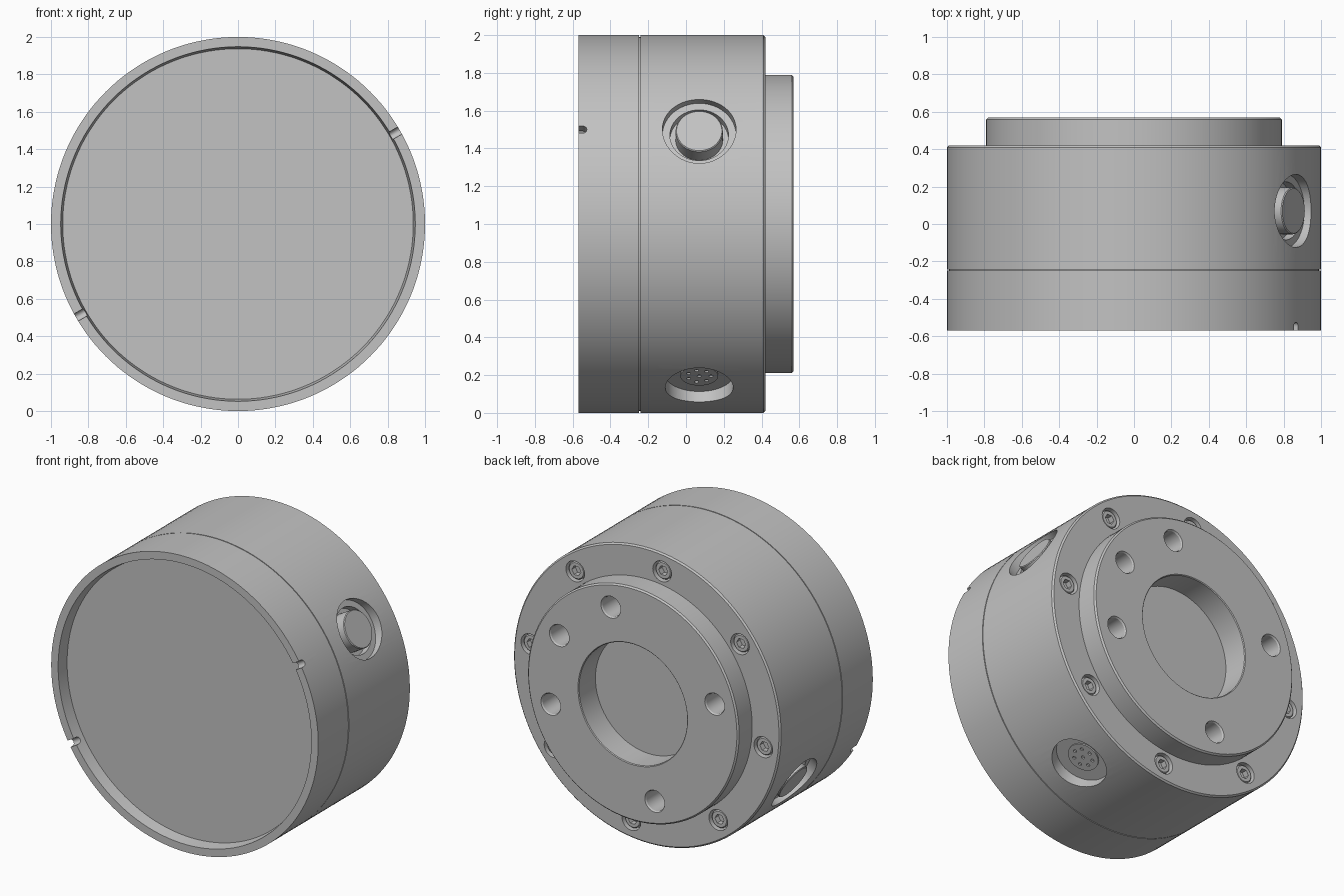
import bpy, bmesh
from math import cos, sin, pi, radians
from mathutils import Matrix, Vector

default = bpy.data.objects.get("Cube")
if default:
    bpy.data.objects.remove(default, do_unlink=True)

grey = bpy.data.materials.new("satin_grey_metal")
grey.use_nodes = True
color = (0.54, 0.54, 0.54, 1)
grey.diffuse_color = color
grey.node_tree.nodes["Principled BSDF"].inputs["Base Color"].default_value = color

CENTRE = Vector((0, 0, 1))
BACK = Vector((0, 1, 0))


def frame(origin, direction):
    """Matrix whose local z points along direction."""
    return Matrix.Translation(origin) @ direction.to_track_quat('Z', 'Y').to_matrix().to_4x4()


def radial(angle):
    return Vector((cos(radians(angle)), 0, sin(radians(angle))))


def finish(name, bm, matrix):
    bmesh.ops.recalc_face_normals(bm, faces=bm.faces)
    mesh = bpy.data.meshes.new(name)
    bm.to_mesh(mesh)
    bm.free()
    mesh.transform(matrix)
    mesh.materials.append(grey)
    obj = bpy.data.objects.new(name, mesh)
    bpy.context.collection.objects.link(obj)
    return obj


def lathe(name, profile, matrix, sides=48):
    """Revolve (radius, height) points around local z and cap both ends."""
    bm = bmesh.new()
    rings = [[bm.verts.new((r * cos(2 * pi * i / sides), r * sin(2 * pi * i / sides), h))
              for i in range(sides)] for r, h in profile]
    for a, b in zip(rings, rings[1:]):
        for i in range(sides):
            j = (i + 1) % sides
            bm.faces.new((a[i], a[j], b[j], b[i]))
    bm.faces.new(rings[0])
    bm.faces.new(rings[-1])
    return finish(name, bm, matrix)


def cut(target, cutter):
    mod = target.modifiers.new("cut", 'BOOLEAN')
    mod.operation = 'DIFFERENCE'
    mod.solver = 'EXACT'
    mod.object = cutter
    bpy.context.view_layer.objects.active = target
    bpy.ops.object.modifier_apply(modifier=mod.name)
    bpy.data.objects.remove(cutter, do_unlink=True)


def smooth(obj):
    bpy.ops.object.select_all(action='DESELECT')
    obj.select_set(True)
    bpy.context.view_layer.objects.active = obj
    bpy.ops.object.shade_smooth_by_angle(angle=radians(30))


# Housing: recessed front, rim, seam groove, rear flange and centre bore
axis = frame(CENTRE, BACK)
housing = lathe("housing", [
    (0.937, -0.49), (0.948, -0.57), (1, -0.57), (1, -0.248), (0.99, -0.248),
    (0.99, -0.242), (1, -0.242), (1, 0.41), (0.99, 0.42), (0.79, 0.42),
    (0.79, 0.56), (0.78, 0.57), (0.41, 0.57), (0.405, 0.565), (0.405, 0.39)], axis, 144)

# Stepped side ports, each with a round plug
for side, angle in (("left", 30), ("right", 210)):
    port = frame(CENTRE + BACK * 0.07, radial(angle))
    cut(housing, lathe("port_cutter", [(0.155, 0.89), (0.155, 0.94), (0.195, 0.94), (0.195, 1.1)], port))
    smooth(lathe(side + "_port_plug", [(0.125, 0.88), (0.125, 0.98), (0.12, 0.985)], port))

# Connector socket low on the left side
socket = frame(CENTRE + BACK * 0.07, radial(-60))
cut(housing, lathe("socket_cutter", [(0.18, 0.92), (0.18, 1.1)], socket))
insert = lathe("connector_insert", [(0.1, 0.9), (0.1, 0.93)], socket)
pins = [(0, 0)] + [(0.062 * cos(2 * pi * i / 7), 0.062 * sin(2 * pi * i / 7)) for i in range(7)]
for px, py in pins:
    spot = socket @ Matrix.Translation((px, py, 0))
    cut(insert, lathe("pin_cutter", [(0.011, 0.915), (0.011, 0.95)], spot, 16))
smooth(insert)

# Round-ended notches through the front rim
for angle in (30, 210):
    notch = frame(CENTRE - BACK * 0.547, radial(angle))
    cut(housing, lathe("notch_cutter", [(0.022, 0.9), (0.022, 1.1)], notch, 24))
    bm = bmesh.new()
    bmesh.ops.create_cube(bm, size=1)
    across = radial(angle).cross(BACK)
    turn = Matrix((radial(angle), BACK, across)).transposed().to_4x4()
    place = Matrix.Translation(CENTRE - BACK * 0.572 + radial(angle))
    cut(housing, finish("notch_slot_cutter", bm, place @ turn @ Matrix.Diagonal((0.2, 0.05, 0.044, 1))))

# Flange mounting holes and the dowel hole
for angle in (30, 75, 165, 255, 345):
    hole = frame(CENTRE + radial(angle) * 0.635, BACK)
    cut(housing, lathe("hole_cutter", [(0.068, 0.36), (0.068, 0.56), (0.08, 0.58)], hole, 32))

# Countersunk socket-head bolts around the rear face
for i in range(8):
    seat = frame(CENTRE + radial(7.5 + 45 * i) * 0.88, BACK)
    cut(housing, lathe("bolt_cutter", [(0.07, 0.36), (0.07, 0.5)], seat, 32))
    bolt = lathe("bolt_%d" % (i + 1), [(0.06, 0.35), (0.06, 0.4), (0.053, 0.408)], seat, 32)
    cut(bolt, lathe("hex_cutter", [(0.034, 0.37), (0.034, 0.45)], seat, 6))
    smooth(bolt)

smooth(housing)
